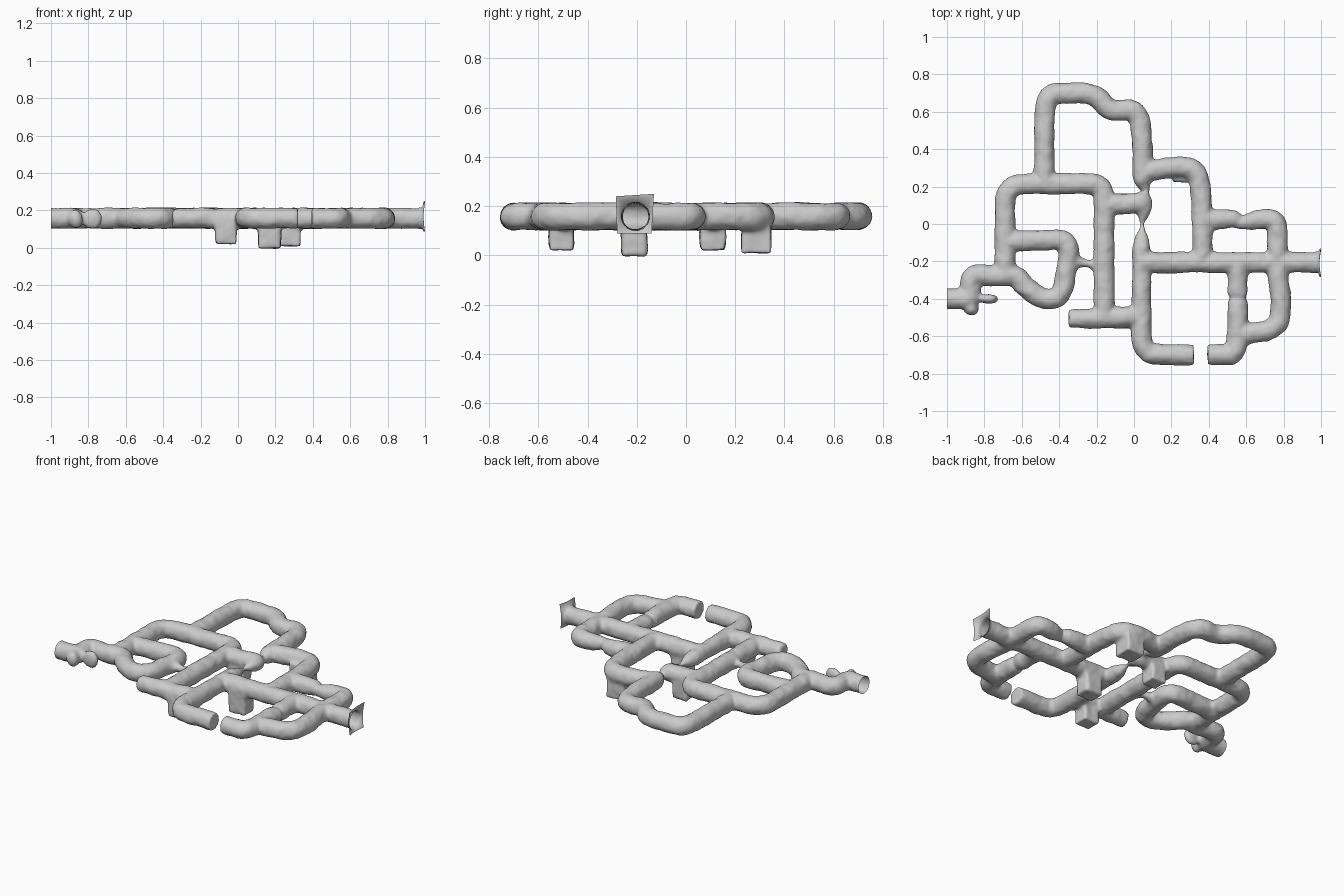
import bpy, bmesh, math
from mathutils import Vector

if "Cube" in bpy.data.objects:
    bpy.data.objects.remove(bpy.data.objects["Cube"])

Z, R = 0.158, 0.056          # pipe centre height and radius
parts = []

def chaikin(pts, n=3):
    # corner cutting: rounds bends, keeps straights and end points
    pts = [Vector(p) for p in pts]
    for _ in range(n):
        out = [pts[0]]
        for a, b in zip(pts, pts[1:]):
            out += [a.lerp(b, 0.25), a.lerp(b, 0.75)]
        pts = out + [pts[-1]]
    return pts

def pipe(name, pts):
    # each point: x, y, optional radius factor
    pts = chaikin([(p[0], p[1], p[2] if len(p) > 2 else 1.0) for p in pts])
    cu = bpy.data.curves.new(name, 'CURVE')
    cu.dimensions = '3D'
    cu.bevel_depth, cu.bevel_resolution, cu.use_fill_caps = R, 5, True
    sp = cu.splines.new('POLY')
    sp.points.add(len(pts) - 1)
    for q, p in zip(sp.points, pts):
        q.co = (p.x, p.y, Z, 1)
        q.radius = p.z
    ob = bpy.data.objects.new(name, cu)
    bpy.context.collection.objects.link(ob)
    parts.append(ob)

def stub(x, y, w, d, bottom):
    h = Z - bottom
    bpy.ops.mesh.primitive_cube_add(size=1, location=(x, y, bottom + h / 2))
    ob = bpy.context.object
    ob.scale = (w, d, h)
    parts.append(ob)

def blob(loc, scale):
    bpy.ops.mesh.primitive_uv_sphere_add(segments=20, ring_count=12, radius=1, location=loc)
    bpy.context.object.scale = scale
    parts.append(bpy.context.object)

# Pipe runs
pipe("north_loop", [(-.48, .2), (-.48, .45), (-.475, .69), (-.38, .70), (-.2, .70), (-.14, .60),
                    (.02, .62), (.045, .45), (.045, .25), (.05, .22, .8), (.065, .17, .2), (.05, .14, .9),
                    (.05, .08, .8), (.045, .01, .2), (.045, -.02, .2), (.04, -.1, .85), (.04, -.3, .9)])
pipe("south_bend", [(.04, -.12, .85), (.04, -.37, .95), (.04, -.5), (.04, -.69), (.18, -.7), (.32, -.7)])
pipe("west_frame", [(-.69, -.27), (-.69, 0), (-.69, .21), (-.5, .215), (-.3, .215), (-.16, .215),
                    (-.16, .05), (-.16, -.5)])
pipe("west_hook", [(-.69, -.09), (-.5, -.09), (-.34, -.08), (-.36, -.25), (-.39, -.40), (-.5, -.40),
                   (-.59, -.33), (-.63, -.27), (-.73, -.285), (-.88, -.26), (-.87, -.40), (-.92, -.4), (-1.06, -.4)])
pipe("thin_link", [(-.37, -.2, .8), (-.31, -.2, .6), (-.24, -.215, .3), (-.21, -.22, .6), (-.16, -.22, .8)])
pipe("south_spur", [(-.35, -.505, .9), (-.16, -.505), (.04, -.49)])
pipe("centre_cross", [(-.16, .1), (.05, .115)])
pipe("east_arch", [(.04, .28), (.13, .29), (.23, .31), (.34, .29), (.36, .17), (.365, 0), (.365, -.2)])
pipe("east_loop", [(.36, .02), (.47, .025), (.53, .03, .9), (.58, -.0, .55), (.62, .015, .9), (.77, .04), (.765, -.15),
                   (.77, -.3), (.79, -.42), (.77, -.57), (.56, -.59)])
pipe("main_run", [(.04, -.205), (1.05, -.205)])
pipe("southeast_bend", [(.555, -.2), (.555, -.32, .95), (.555, -.375), (.555, -.395, .7), (.555, -.415),
                        (.555, -.55), (.545, -.7), (.45, -.7), (.395, -.7)])

# Underside drain stubs
stub(-.065, -.505, .11, .10, .022)
stub(-.065, .11, .11, .105, .022)
stub(.17, -.21, .12, .105, -.002)
stub(.27, .285, .125, .12, .01)

# Broken fragment and nub near the west mouth
blob((-.78, -.40, .155), (.055, .026, .055))
blob((-.87, -.45, .155), (.04, .04, .05))

# Merge everything into one skin
bpy.ops.object.select_all(action='DESELECT')
for ob in parts:
    ob.select_set(True)
bpy.context.view_layer.objects.active = parts[0]
bpy.ops.object.convert(target='MESH')
bpy.ops.object.join()
net = bpy.context.object
net.name = "pipe_network"
bpy.ops.object.transform_apply(location=True, rotation=True, scale=True)
m = net.modifiers.new("skin", 'REMESH')
m.mode, m.voxel_size = 'VOXEL', 0.011
m = net.modifiers.new("soften", 'SMOOTH')
m.factor, m.iterations = 0.5, 5
tex = bpy.data.textures.new("lumps", 'CLOUDS')
tex.noise_scale = 0.07
m = net.modifiers.new("lumpy", 'DISPLACE')
m.texture, m.strength, m.mid_level = tex, 0.012, 0.45
bpy.ops.object.convert(target='MESH')

# Cut the east and west mouths open
bm = bmesh.new()
bm.from_mesh(net.data)
for x, n in ((.97, 1), (-1, -1)):
    bmesh.ops.bisect_plane(bm, geom=bm.verts[:] + bm.edges[:] + bm.faces[:],
                           plane_co=(x, 0, 0), plane_no=(n, 0, 0), clear_outer=True)
bm.to_mesh(net.data)
bm.free()
net.data.shade_smooth()

# Ragged square flange on the east mouth
corners = [Vector((-.13, .25)), Vector((-.285, .24)), Vector((-.28, .088)), Vector((-.14, .088))]
bm = bmesh.new()
rings = [[], [], []]
for i in range(32):
    k, t = divmod(i, 8)
    a = math.radians(45) + i * math.tau / 32
    for ring, x, r in ((rings[0], .965, .056), (rings[1], .985, .058)):
        ring.append(bm.verts.new((x, -.205 + r * math.cos(a), Z + r * math.sin(a))))
    p = corners[k].lerp(corners[(k + 1) % 4], t / 8)
    rings[2].append(bm.verts.new((1 - .008 * math.sin(math.pi * t / 8), p.x, p.y)))
for A, B in zip(rings, rings[1:]):
    for i in range(32):
        j = (i + 1) % 32
        bm.faces.new((A[i], A[j], B[j], B[i]))
bmesh.ops.recalc_face_normals(bm, faces=bm.faces[:])
me = bpy.data.meshes.new("east_flange")
bm.to_mesh(me)
bm.free()
me.shade_smooth()
bpy.context.collection.objects.link(bpy.data.objects.new("east_flange", me))
